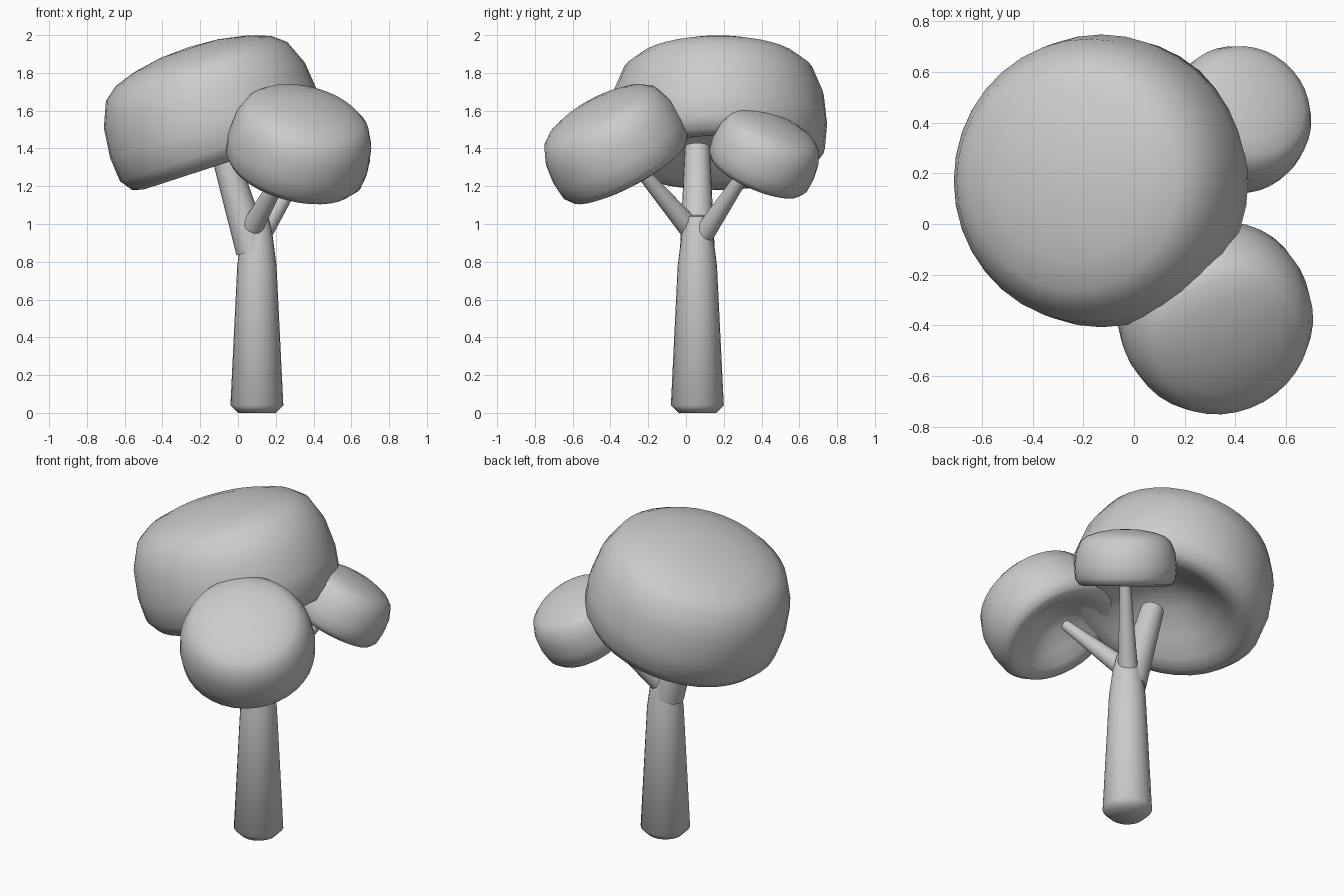
import bpy, math
from mathutils import Vector

if "Cube" in bpy.data.objects:
    bpy.data.objects.remove(bpy.data.objects["Cube"])


def lathe(name, profile, origin, axis, sides=32):
    """Revolve (radius, height) points about an axis starting at origin."""
    rot = Vector((0, 0, 1)).rotation_difference(Vector(axis).normalized())
    verts, faces, rings = [], [], []
    for r, z in profile:
        n = 1 if r == 0 else sides
        rings.append(range(len(verts), len(verts) + n))
        for i in range(n):
            a = 2 * math.pi * i / sides
            verts.append(rot @ Vector((r * math.cos(a), r * math.sin(a), z)) + Vector(origin))
    for lo, hi in zip(rings, rings[1:]):
        for i in range(sides):
            j = (i + 1) % sides
            quad = [lo[i % len(lo)], lo[j % len(lo)], hi[j % len(hi)], hi[i % len(hi)]]
            faces.append(list(dict.fromkeys(quad)))
    mesh = bpy.data.meshes.new(name)
    mesh.from_pydata(verts, [], faces)
    obj = bpy.data.objects.new(name, mesh)
    bpy.context.collection.objects.link(obj)
    bpy.context.view_layer.objects.active = obj
    bpy.ops.object.select_all(action='DESELECT')
    obj.select_set(True)
    bpy.ops.object.shade_smooth_by_angle(angle=math.radians(50))
    return obj


# Trunk with a chamfered foot
lathe("trunk", [(0, 0), (0.10, 0), (0.14, 0.04), (0.104, 0.78), (0.082, 0.95),
                (0.06, 1.04), (0, 1.05)], (0.1, 0.06, 0), (0, 0, 1), 24)


# Tapered branches
def branch(name, start, end, r0, r1):
    d = Vector(end) - Vector(start)
    lathe(name, [(0, 0), (r0, 0), (r1, d.length), (0, d.length)], start, d, 20)


branch("main_branch", (0.08, 0.06, 0.86), (-0.085, 0.06, 1.41), 0.092, 0.066)
branch("front_branch", (0.08, 0.01, 0.99), (0.27, -0.28, 1.33), 0.058, 0.03)
branch("back_branch", (0.12, 0.09, 0.94), (0.36, 0.35, 1.33), 0.056, 0.03)

# Cap-shaped foliage with a hollow underside, unit radius
CAP = [(0, 0.34), (0.25, 0.29), (0.5, 0.14), (0.68, 0.03), (0.8, -0.01), (0.9, 0.02),
       (0.98, 0.13), (1.0, 0.36), (0.97, 0.64), (0.875, 0.87), (0.75, 0.97),
       (0.55, 1.04), (0.28, 1.09), (0, 1.105)]


def foliage(name, centre, radius, tilt, toward):
    h = Vector(toward).normalized() * math.sin(math.radians(tilt))
    axis = (h.x, h.y, math.cos(math.radians(tilt)))
    lathe(name, [(r * radius, z * radius) for r, z in CAP], centre, axis, 36)


foliage("large_foliage", (-0.064, 0.17, 1.33), 0.577, 18, (-1, 0))
foliage("front_foliage", (0.288, -0.30, 1.275), 0.383, 31, (0.45, -0.89))
foliage("back_foliage", (0.373, 0.37, 1.26), 0.29, 30, (0.64, 0.77))
